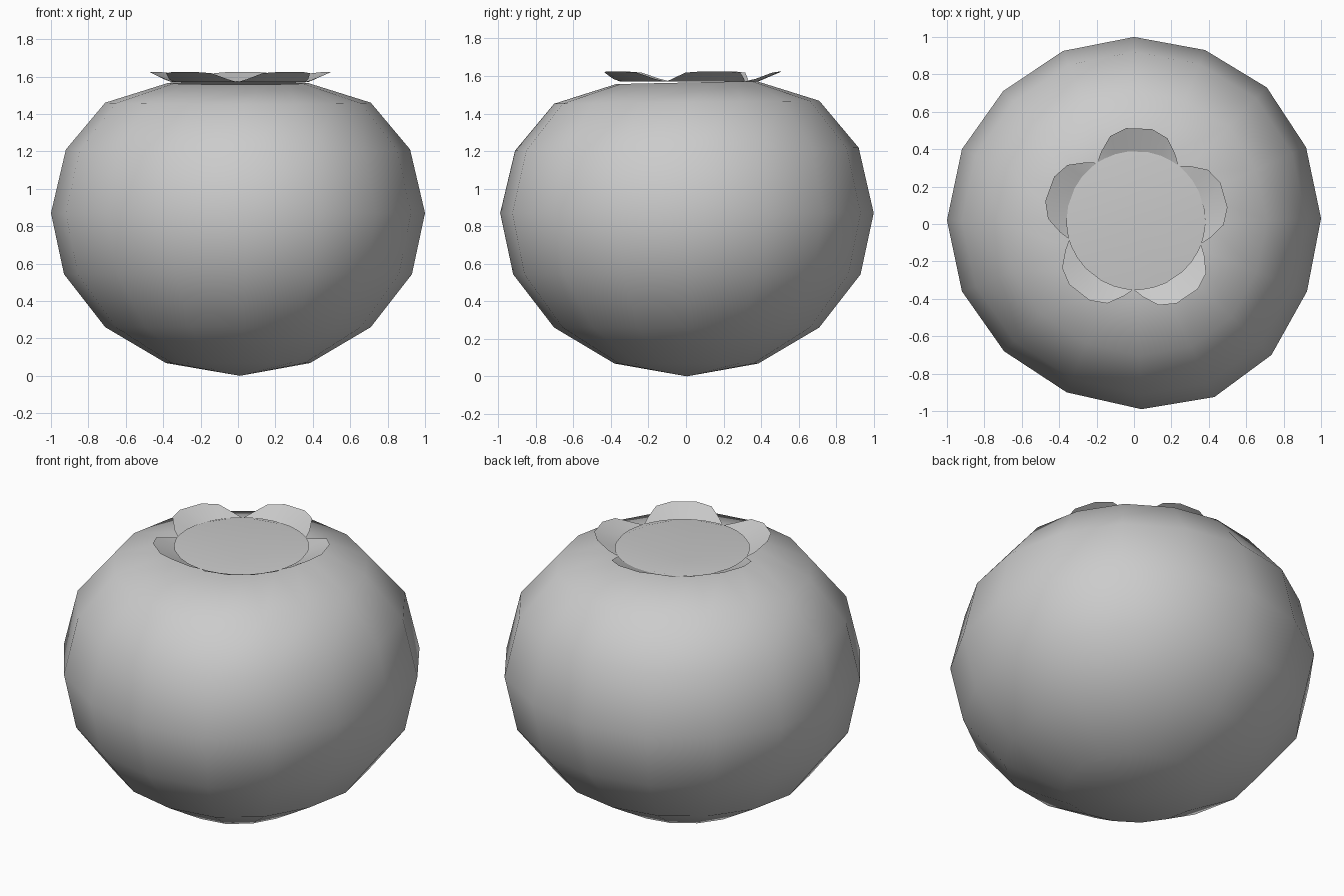
import bpy
import bmesh
from math import cos, sin, radians, pi

if "Cube" in bpy.data.objects:
    bpy.data.objects.remove(bpy.data.objects["Cube"])


def make_object(name, bm):
    mesh = bpy.data.meshes.new(name)
    bmesh.ops.recalc_face_normals(bm, faces=bm.faces)
    bm.to_mesh(mesh)
    bm.free()
    mesh.shade_smooth()
    ob = bpy.data.objects.new(name, mesh)
    bpy.context.collection.objects.link(ob)
    return ob


# Berry body: slightly uneven 16-sided outline lofted through sphere rings
outline = [(1, .03), (.92, .41), (.71, .73), (.38, .93), (0, 1), (-.38, .925),
           (-.70, .71), (-.92, .40), (-1, .02), (-.92, -.36), (-.695, -.68),
           (-.36, -.90), (.04, -.99), (.43, -.925), (.735, -.70), (.925, -.36)]
rings = [(.385, .068), (.71, .26), (.93, .543), (1, .87), (.92, 1.21),
         (.71, 1.46), (.375, 1.565)]
bm = bmesh.new()
loops = []
for s, z in rings:
    loops.append([bm.verts.new((x * s, y * s, z + .008 * y * (z > 1)))
                  for x, y in outline])
bottom = bm.verts.new((.01, .005, 0))
top = bm.verts.new((.01, .01, 1.49))   # shallow dimple under the crown
n = len(outline)
for i in range(n):
    j = (i + 1) % n
    bm.faces.new((bottom, loops[0][j], loops[0][i]))
    bm.faces.new((top, loops[-1][i], loops[-1][j]))
    for a, b in zip(loops, loops[1:]):
        bm.faces.new((a[i], a[j], b[j], b[i]))
make_object("berry_body", bm)

# Crown: five thin lobes flaring outward around the dimple
# (angle from lobe centre, outer radius, outer height)
lobe = [(-35, .375, 1.572), (-29, .41, 1.585), (-19, .47, 1.618), (-8, .495, 1.625),
        (8, .495, 1.625), (19, .47, 1.618), (29, .41, 1.585), (35, .375, 1.572)]
for k in range(5):
    bm = bmesh.new()
    inner, outer = [], []
    for deg, r, z in lobe:
        a = radians(88 + 72 * k + deg)
        inner.append(bm.verts.new((.01 + .37 * cos(a), .02 + .37 * sin(a), 1.572)))
        outer.append(bm.verts.new((.01 + r * cos(a), .02 + r * sin(a), z)))
    for i in range(len(lobe) - 1):
        bm.faces.new((inner[i], outer[i], outer[i + 1], inner[i + 1]))
    make_object(f"crown_lobe_{k + 1}", bm)
